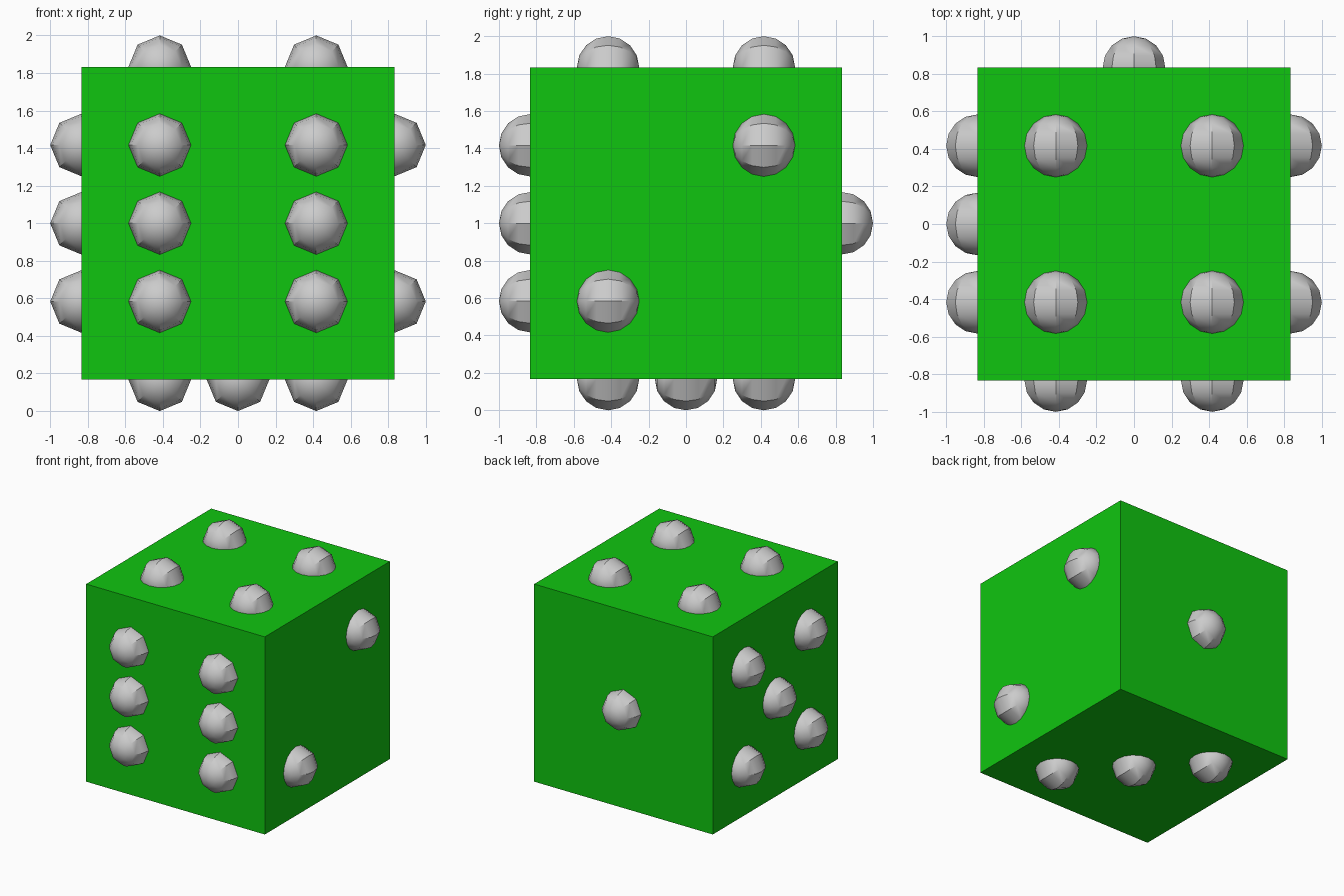
import bpy, bmesh
from math import radians
from mathutils import Matrix, Vector

if "Cube" in bpy.data.objects:
    bpy.data.objects.remove(bpy.data.objects["Cube"], do_unlink=True)

HALF = 5 / 6          # half the cube's edge
PIP = HALF / 5        # pip radius
S = HALF / 2          # pip spacing from the face centre
CENTRE = Vector((0, 0, 1))


def material(name, colour):
    mat = bpy.data.materials.new(name)
    mat.use_nodes = True
    mat.diffuse_color = colour
    mat.node_tree.nodes["Principled BSDF"].inputs["Base Color"].default_value = colour
    return mat


green = material("bright_green", (0.005, 0.56, 0.005, 1))
grey = material("light_grey", (0.6, 0.6, 0.6, 1))


def add_object(name, bm, mat, location):
    mesh = bpy.data.meshes.new(name)
    bm.to_mesh(mesh)
    bm.free()
    mesh.materials.append(mat)
    obj = bpy.data.objects.new(name, mesh)
    obj.location = location
    bpy.context.collection.objects.link(obj)
    return obj


# Cube body
bm = bmesh.new()
bmesh.ops.create_cube(bm, size=2 * HALF)
add_object("die_body", bm, green, CENTRE)

# Pip centres on each face, in units of the pip spacing (2 = on the face)
corners = [(a, b) for a in (-1, 1) for b in (-1, 1)]
faces = {
    "back": [(0, 2, 0)],
    "left": [(2, -1, -1), (2, 1, 1)],
    "bottom": [(-i, i, -2) for i in (-1, 0, 1)],
    "top": [(a, b, 2) for a, b in corners],
    "right": [(-2, a, b) for a, b in corners + [(0, 0)]],
    "front": [(a, -2, b) for a in (-1, 1) for b in (-1, 0, 1)],
}

# Eight-sided pips, all with their poles along y
pips = []
for face, spots in faces.items():
    for number, spot in enumerate(spots, 1):
        bm = bmesh.new()
        bmesh.ops.create_uvsphere(bm, u_segments=8, v_segments=8, radius=PIP,
                                  matrix=Matrix.Rotation(radians(90), 4, "X"))
        pips.append(add_object(f"{face}_pip_{number}", bm, grey,
                               CENTRE + S * Vector(spot)))

# Smooth the pips, keeping the strong ridges sharp
bpy.ops.object.select_all(action="DESELECT")
for pip in pips:
    pip.select_set(True)
bpy.context.view_layer.objects.active = pips[0]
bpy.ops.object.shade_smooth_by_angle(angle=radians(30))
